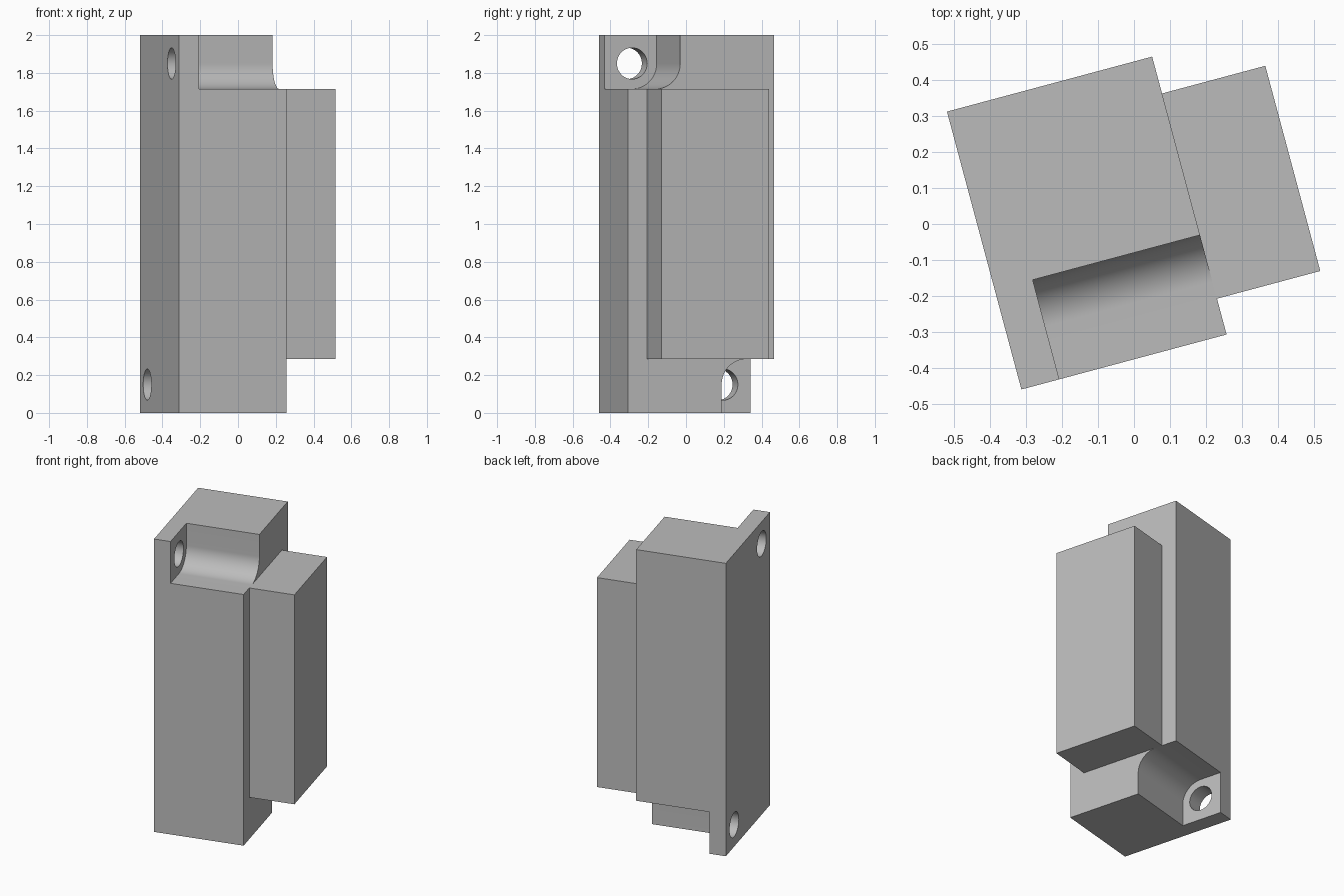
import bpy, bmesh, math
from mathutils import Matrix, Vector

cube = bpy.data.objects.get("Cube")
if cube:
    bpy.data.objects.remove(cube, do_unlink=True)

# Main dimensions, in the housing's own axes (x = depth, y = width)
TURN = math.radians(15)
X0, X_PLATE, X1 = -0.421, -0.312, 0.169
Y0, Y1 = -0.363, 0.436
Y_MID = (Y0 + Y1) / 2
HEIGHT, STEP = 2.0, 0.285
FILLET, HOLE = 0.135, 0.083
HOLE_Y, HOLE_Z = -0.212, HEIGHT - STEP + FILLET

grey = bpy.data.materials.new("Plain grey")
grey.use_nodes = True
colour = (0.5, 0.5, 0.5, 1)
grey.diffuse_color = colour
grey.node_tree.nodes["Principled BSDF"].inputs["Base Color"].default_value = colour


def prism(name, profile, x0, x1):
    """Extrude a (y, z) profile along x."""
    bm = bmesh.new()
    face = bm.faces.new([bm.verts.new((x0, y, z)) for y, z in profile])
    out = bmesh.ops.extrude_face_region(bm, geom=[face])
    verts = [g for g in out["geom"] if isinstance(g, bmesh.types.BMVert)]
    bmesh.ops.translate(bm, verts=verts, vec=Vector((x1 - x0, 0, 0)))
    bmesh.ops.recalc_face_normals(bm, faces=bm.faces)
    mesh = bpy.data.meshes.new(name)
    bm.to_mesh(mesh)
    bm.free()
    obj = bpy.data.objects.new(name, mesh)
    bpy.context.collection.objects.link(obj)
    mesh.materials.append(grey)
    return obj


def rect(y0, y1, z0, z1):
    return [(y0, z0), (y1, z0), (y1, z1), (y0, z1)]


def arc(y, z, r, start, end, steps):
    angles = [math.radians(start + (end - start) * i / steps) for i in range(steps + 1)]
    return [(y + r * math.cos(a), z + r * math.sin(a)) for a in angles]


def flip(profile):
    """Half turn about the middle of the housing."""
    return [(2 * Y_MID - y, HEIGHT - z) for y, z in profile]


# Housing and the block on its side
housing = prism("housing", rect(Y0, Y1, 0, HEIGHT), X0, X1)
block = prism("side_block", rect(-0.26, 0.33, STEP, HEIGHT - STEP), X1, 0.466)

# Filleted corner notch and screw hole, at the top front and bottom back
notch = [(Y0 - 0.1, HEIGHT + 0.1), (Y0 - 0.1, HEIGHT - STEP)]
notch += arc(HOLE_Y, HOLE_Z, FILLET, -90, 0, 20)
notch += [(HOLE_Y + FILLET, HEIGHT + 0.1)]
hole = arc(HOLE_Y, HOLE_Z, HOLE, 0, 360, 40)[:-1]

cutters = []
for move in (list, flip):
    cutters.append(prism("notch_cutter", move(notch), X_PLATE, X1 + 0.1))
    cutters.append(prism("hole_cutter", move(hole), X0 - 0.1, X_PLATE + 0.05))
for cutter in cutters:
    cutter.hide_render = True
    mod = housing.modifiers.new("cut", 'BOOLEAN')
    mod.operation = 'DIFFERENCE'
    mod.solver = 'EXACT'
    mod.object = cutter

# Bake the cuts and drop the cutters
bpy.context.view_layer.update()
graph = bpy.context.evaluated_depsgraph_get()
cut_mesh = bpy.data.meshes.new_from_object(housing.evaluated_get(graph))
housing.modifiers.clear()
housing.data = cut_mesh
for cutter in cutters:
    bpy.data.objects.remove(cutter, do_unlink=True)

# Turn the whole part and smooth the rounded surfaces
bpy.ops.object.select_all(action='DESELECT')
for obj in (housing, block):
    obj.data.transform(Matrix.Rotation(TURN, 4, 'Z'))
    obj.select_set(True)
bpy.context.view_layer.objects.active = housing
bpy.ops.object.shade_smooth_by_angle(angle=math.radians(30))
